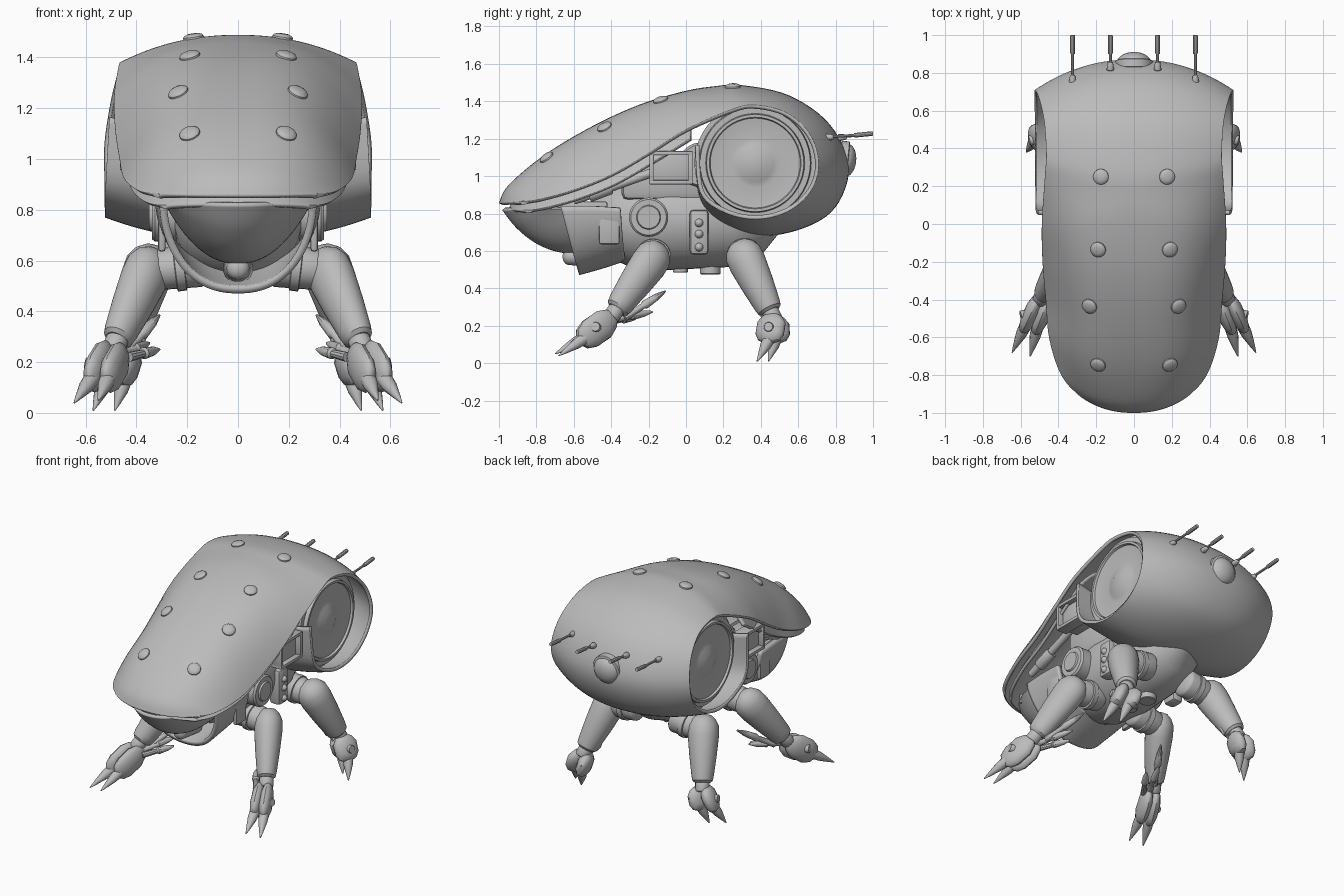
import bpy, bmesh, math
from mathutils import Vector
from mathutils.bvhtree import BVHTree

if "Cube" in bpy.data.objects:
    bpy.data.objects.remove(bpy.data.objects["Cube"])

grey = bpy.data.materials.new("plain_grey")
grey.use_nodes = True
grey.diffuse_color = (0.5, 0.5, 0.5, 1)
grey.node_tree.nodes["Principled BSDF"].inputs["Base Color"].default_value = (0.5, 0.5, 0.5, 1)


def finish(name, bm, angle=35):
    bmesh.ops.recalc_face_normals(bm, faces=bm.faces)
    me = bpy.data.meshes.new(name)
    bm.to_mesh(me)
    bm.free()
    me.materials.append(grey)
    ob = bpy.data.objects.new(name, me)
    bpy.context.collection.objects.link(ob)
    bpy.ops.object.select_all(action='DESELECT')
    ob.select_set(True)
    bpy.context.view_layer.objects.active = ob
    bpy.ops.object.shade_smooth_by_angle(angle=math.radians(angle))
    return ob


def turned(name, p0, p1, profile, seg=24, squash=1):
    """Revolve (fraction along axis, radius) pairs about the line p0-p1."""
    p0, p1 = Vector(p0), Vector(p1)
    axis = p1 - p0
    q = axis.to_track_quat('Z', 'Y')
    bm = bmesh.new()
    rings = []
    for t, r in profile:
        ring = []
        for i in range(seg):
            a = 2 * math.pi * i / seg
            v = Vector((r * squash * math.cos(a), r * math.sin(a), 0))
            ring.append(bm.verts.new(p0 + axis * t + q @ v))
        rings.append(ring)
    for a, b in zip(rings, rings[1:]):
        for i in range(seg):
            j = (i + 1) % seg
            bm.faces.new((a[i], a[j], b[j], b[i]))
    bm.faces.new(rings[0])
    bm.faces.new(rings[-1])
    bmesh.ops.remove_doubles(bm, verts=bm.verts, dist=0.0005)
    return finish(name, bm)


def pill(r0, r1, n=6):
    """Rounded limb profile, from radius r0 to r1."""
    ends = [math.sin(math.pi / 2 * i / n) for i in range(n + 1)]
    start = [(0.16 * (1 - math.cos(math.pi / 2 * i / n)), r0 * s) for i, s in enumerate(ends)]
    stop = [(1 - t * 0.7, r1 * r / r0) for t, r in reversed(start)]
    return start + stop


def dome(r, n=8):
    return [(math.sin(math.pi / 2 * i / n), r * math.cos(math.pi / 2 * i / n)) for i in range(n + 1)]


CYL = lambda r: [(0, r * .9), (.08, r), (.92, r), (1, r * .9)]


def box(name, centre, size, bevel=.012):
    bm = bmesh.new()
    bmesh.ops.create_cube(bm, size=1)
    for v in bm.verts:
        v.co = Vector(centre) + Vector([a * b for a, b in zip(v.co, size)])
    bmesh.ops.bevel(bm, geom=bm.edges[:], offset=bevel, segments=2, affect='EDGES', profile=.5)
    return finish(name, bm)


def catmull(rows, steps):
    out = []
    for i in range(len(rows) - 1):
        a, b, c, d = (rows[max(0, min(len(rows) - 1, i + k))] for k in (-1, 0, 1, 2))
        for s in range(steps):
            t = s / steps
            out.append([.5 * (2 * B + (C - A) * t + (2*A - 5*B + 4*C - D) * t*t + (3*B - A - 3*C + D) * t**3)
                        for A, B, C, D in zip(a, b, c, d)])
    return out + [rows[-1]]


def loft(name, rows, thick, root=1, steps=6, n=40):
    """Rows: half width, centre y z, edge y z, fullness."""
    bm = bmesh.new()
    grid = []
    for w, yc, zc, ye, ze, p in catmull(rows, steps):
        line = []
        for i in range(n + 1):
            u = math.sin(math.pi * (i / n - .5))
            k = max(0, 1 - abs(u) ** p) ** (1 / root)
            line.append(bm.verts.new((w * u, ye + (yc - ye) * k, ze + (zc - ze) * k)))
        grid.append(line)
    for a, b in zip(grid, grid[1:]):
        for i in range(n):
            bm.faces.new((a[i], a[i + 1], b[i + 1], b[i]))
    ob = finish(name, bm, 50)
    mod = ob.modifiers.new("thickness", 'SOLIDIFY')
    mod.thickness, mod.offset = thick, 0
    return ob


# Carapace: hood rows, then rows wrapping round the side openings
hood = [(.31, -.99, .85, -.885, .855, 2.3), (.385, -.94, .945, -.78, .87, 2.5),
        (.44, -.75, 1.105, -.60, .92, 3), (.458, -.5, 1.255, -.40, 1.0, 3),
        (.475, -.25, 1.37, -.20, 1.115, 3), (.48, -.02, 1.44, .0, 1.24, 2.8)]
wrap = [(112, .14, 1.468), (90, .30, 1.475), (60, .55, 1.42), (30, .76, 1.27), (0, .86, 1.05),
        (-30, .79, .84), (-60, .62, .73), (-90, .38, .69), (-120, .18, .76), (-150, .08, .89), (-200, .06, 1.1)]
rows = list(hood)
for deg, y, z in wrap:
    a = math.radians(deg)
    rise = math.sin(a)
    rows.append((.52 - .06 * max(0, rise) ** 1.4, y, z, .37 + .33 * math.cos(a),
                 1.06 + (.31 if rise > 0 else .28) * rise, 2.2))
shell = loft("carapace", rows, .022)
# Inner skirt turned under the hood edge
loft("hood_skirt", [(w - .03, yc + .05, zc - .035, ye + .025, ze - .045, p)
                    for w, yc, zc, ye, ze, p in hood], .02)

# Rivets on the hood, seated on its surface
tree = BVHTree.FromObject(shell, bpy.context.evaluated_depsgraph_get())
for x, y in ((.175, .25), (.19, -.135), (.235, -.435), (.19, -.745)):
    for s in (1, -1):
        hit, nor, _, _ = tree.ray_cast(Vector((s * x, y, 3)), Vector((0, 0, -1)))
        if nor.z < 0:
            nor = -nor
        turned("hood_rivet", hit - nor * .012, hit + nor * .018,
               [(0, .042), (.6, .041), (.82, .035), (1, .02), (1, 0)])

# Rear sensor
turned("rear_sensor_base", (0, .82, 1.09), (0, .868, 1.085), CYL(.1), 32)
turned("rear_sensor_dome", (0, .855, 1.085), (0, .91, 1.08), dome(.09), 32)

# Jaw, chin guard and body core
loft("jaw", [(.24, -.975, .825, -.80, .83, 2.2), (.26, -.90, .73, -.74, .83, 2.2),
             (.27, -.79, .645, -.66, .83, 2.2), (.28, -.66, .60, -.56, .83, 2.2),
             (.28, -.5, .60, -.45, .83, 2.2)], .02)
box("jaw_cover", (0, -.63, .835), (.46, .42, .06))
loft("chin_guard", [(.295, -.575, .485, -.67, .84, 2.3), (.305, -.45, .52, -.5, .84, 2.3),
                    (.31, -.33, .56, -.35, .83, 2.3)], .03, 2)
turned("body_core", (0, -.5, .76), (0, .5, .78),
       [(0, .12), (.06, .19), (.2, .25), (.4, .27), (.75, .26), (.9, .2), (1, .08)], 40)
turned("chin_nub", (0, -.66, .57), (0, -.45, .57), pill(.045, .06))
turned("belly_hub", (0, .13, .53), (0, .13, .475), CYL(.055))
turned("belly_hatch", (0, -.03, .53), (0, -.03, .485), CYL(.04))
box("upper_frame", (0, -.12, .98), (.5, .45, .22), .04)

for s, side in ((1, "left"), (-1, "right")):
    def P(x, y, z):
        return (s * x, y, z)

    # Side turbine inside the opening, with its round mount
    turned(side + "_turbine", P(.15, .37, 1.07), P(.5, .37, 1.07),
           [(0, .2), (.3, .3), (.5, .325), (.66, .325), (.66, .3), (.76, .295), (.76, .265), (.83, .26),
            (.83, .245), (.79, .24), (.75, .13), (.77, .1), (.82, .06), (.83, 0)], 48)
    turned(side + "_turbine_mount", P(.15, .08, 1.06), P(.37, .08, 1.06), CYL(.12), 32)
    # Square lamp with a recessed face
    box(side + "_lamp_body", P(.37, -.08, 1.045), (.12, .2, .16))
    for dy, dz, sy, sz in ((0, .078, .23, .022), (0, -.078, .23, .022), (.104, 0, .022, .17), (-.104, 0, .022, .17)):
        box(side + "_lamp_frame", P(.425, -.08 + dy, 1.045 + dz), (.08, sy, sz), .004)
    # Struts under the hood
    turned(side + "_strut", P(.33, -.6, .87), P(.34, -.15, 1.03), CYL(.024))
    turned(side + "_strut_sleeve", P(.33, -.52, .895), P(.33, -.4, .94), CYL(.036))
    # Flank joint, plate and bolts
    turned(side + "_flank_joint", P(.2, -.2, .78), P(.35, -.2, .78),
           [(0, .105), (.85, .105), (.93, .095), (.93, .065), (1, .06), (1, 0)], 32)
    box(side + "_cheek_plate", P(.3, -.41, .735), (.03, .11, .2))
    box(side + "_flank_plate", P(.26, .07, .7), (.08, .1, .24), .02)
    for z in (.62, .69, .75):
        turned(side + "_flank_bolt", P(.29, .07, z), P(.32, .07, z), dome(.024), 16)

    # Antennae
    for x, y in ((.125, .82), (.325, .75)):
        turned(side + "_antenna_socket", P(x, y - .01, 1.205), P(x, y + .04, 1.21), pill(.02, .014), 12)
        turned(side + "_antenna_rod", P(x, y, 1.21), P(x, .94, 1.22), CYL(.008), 10)
        turned(side + "_antenna_tip", P(x, .9, 1.218), P(x, 1, 1.228), CYL(.013), 10)

    # Legs: hip, ankle, leg squash, toe radius, toe squash, toes (root, knuckle, claw tip), spurs
    legs = (("front", (.355, -.175, .565), (.475, -.37, .29), .86, .08, .5,
             (((.505, -.385, .25), (.585, -.56, .12), (.645, -.68, .04)),
              ((.45, -.39, .24), (.52, -.57, .12), (.55, -.70, .05))),
             (((.46, -.40, .23), (.35, -.18, .275)), ((.44, -.33, .24), (.31, -.11, .385)),
              ((.43, -.42, .22), (.31, -.25, .25)))),
            ("rear", (.35, .31, .575), (.44, .45, .28), .95, .045, 1.8,
             (((.47, .465, .26), (.53, .44, .11), (.57, .38, .01)),
              ((.41, .47, .25), (.455, .48, .11), (.485, .44, .01))),
             (((.44, .42, .24), (.36, .40, .31)),)))
    for end, hip, ankle, slim, fat, squash, toes, spurs in legs:
        tag = side + "_" + end
        h, k = Vector(P(*hip)), Vector(P(*ankle))
        d = (k - h).normalized()
        turned(tag + "_hip_arm", P(.12, hip[1], .59), P(.34, hip[1], .56), pill(.09, .08))
        turned(tag + "_hip_collar", P(.21, hip[1], .575), P(.25, hip[1], .57), CYL(.093))
        turned(tag + "_leg", h - d * .09, k + d * .005,
               [(0, 0), (.03, .05), (.09, .08), (.18, .1), (.32, .102), (.6, .09), (.9, .073), (.97, .066),
                (1, .05)], 32, slim)
        turned(tag + "_ankle", k - d * .02, k + d * .065, pill(.045, .045), 16)
        for root, knuckle, tip in toes:
            r, n, t = Vector(P(*root)), Vector(P(*knuckle)), Vector(P(*tip))
            turned(tag + "_toe", r, n,
                   [(0, .4 * fat), (.08, .7 * fat), (.3, fat), (.7, fat), (.92, .75 * fat), (1, .4 * fat)],
                   16, squash)
            turned(tag + "_claw", r.lerp(n, .9), t, [(0, .032), (.3, .029), (.7, .015), (1, .003)], 12)
            mid = r.lerp(n, .5)
            turned(tag + "_toe_bolt", mid, mid + Vector((s * .055, -.012, .01)), CYL(.026), 16)
        for a, b in spurs:
            turned(tag + "_spur", P(*a), P(*b), [(0, .02), (.45, .016), (.5, .024), (.8, .018), (1, .005)], 10)
